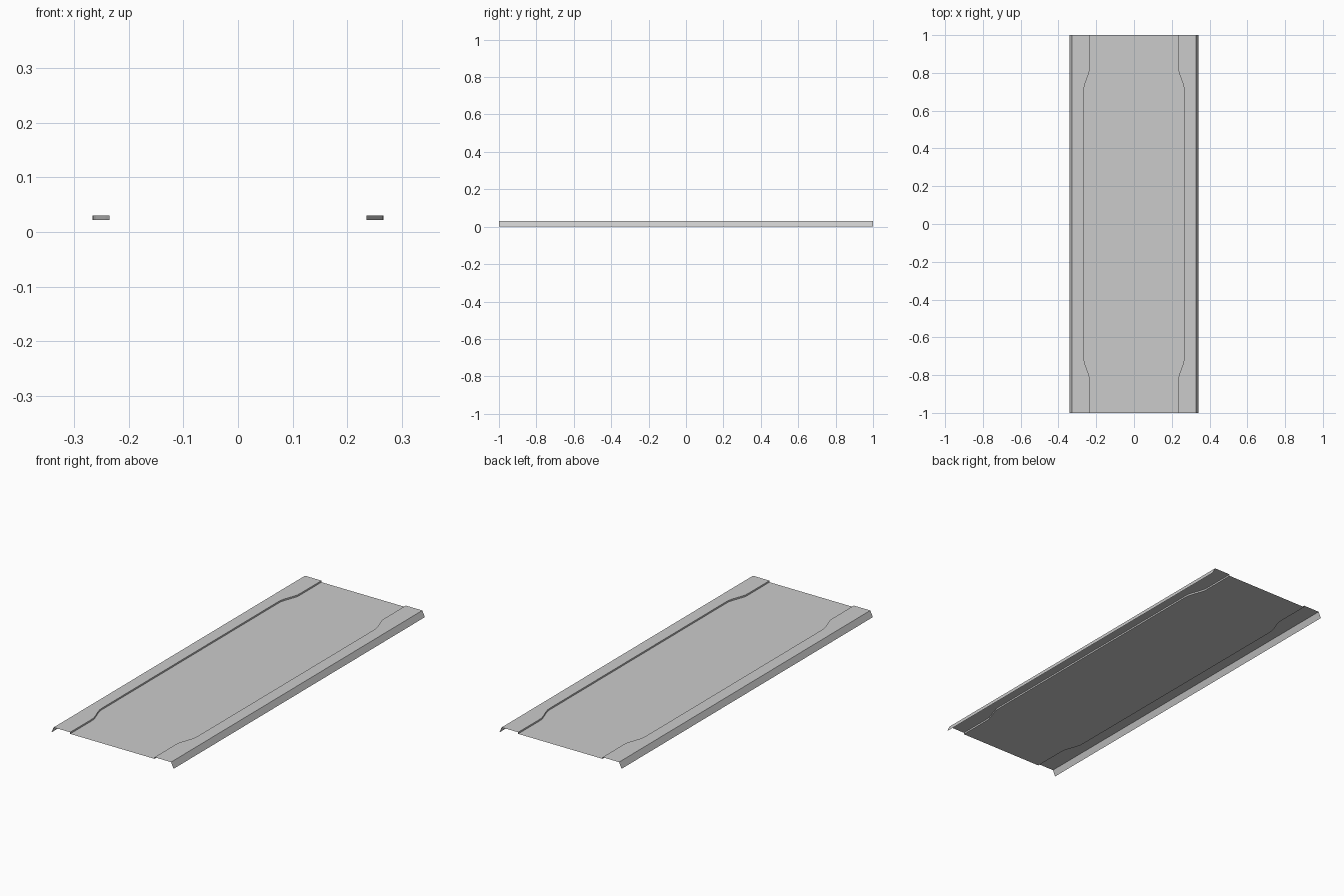
import bpy, bmesh

if "Cube" in bpy.data.objects:
    bpy.data.objects.remove(bpy.data.objects["Cube"])

TOP, FLOOR = 0.03, 0.022          # rim height, recessed floor height
RIM_X, LIP_X = 0.327, 0.341       # fold line and lower edge of the side lip

# Outline of the recess edge along the panel (y, x), front half mirrored to back
half = [(0.0, 0.266), (0.70, 0.266), (0.72, 0.265), (0.74, 0.260),
        (0.765, 0.251), (0.79, 0.242), (0.81, 0.236), (0.83, 0.235), (1.0, 0.235)]
edge = [(-y, x) for y, x in reversed(half[1:])] + half


def loft(name, section):
    """Sweep a section(x_edge) -> [(x, z)...] along the recess edge, mirrored in x."""
    bm = bmesh.new()
    rows = [[bm.verts.new((x, y, z)) for x, z in section(xe)] for y, xe in edge]
    for a, b in zip(rows, rows[1:]):
        for i in range(len(a) - 1):
            bm.faces.new((a[i], a[i + 1], b[i + 1], b[i]))
    mesh = bpy.data.meshes.new(name)
    bm.to_mesh(mesh)
    bm.free()
    obj = bpy.data.objects.new(name, mesh)
    bpy.context.collection.objects.link(obj)
    mirror = obj.modifiers.new("mirror", 'MIRROR')
    mirror.use_clip = True
    return obj


# Recessed middle sheet
loft("recessed_floor", lambda xe: [(0, FLOOR), (xe, FLOOR)])

# Step up, raised rim and slanted outer lip on both sides
loft("raised_side_rim", lambda xe: [(xe, FLOOR), (xe, TOP), (RIM_X, TOP), (LIP_X, 0)])
